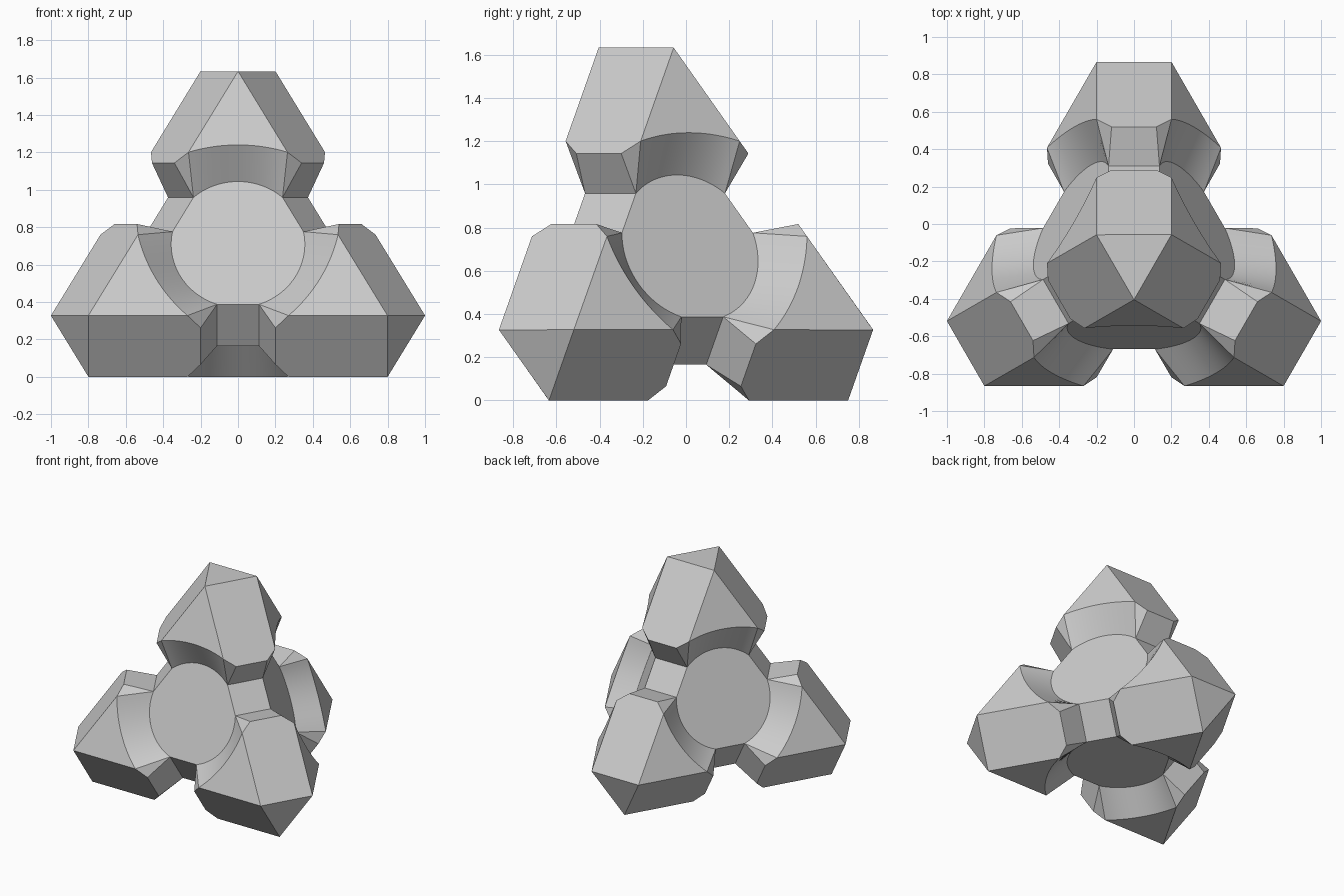
import bpy, bmesh, math
from mathutils import Vector, Matrix

if "Cube" in bpy.data.objects:
    bpy.data.objects.remove(bpy.data.objects["Cube"])

R2, R3 = math.sqrt(2), math.sqrt(3)
SEG = 18
CENTRE = Vector((0, -0.173, 0.572))
# Three mutually square axes; the body's tips lie on alternate cube diagonals
AXES = [Vector((math.sqrt(2 / 3) * math.cos(math.radians(a)),
                math.sqrt(2 / 3) * math.sin(math.radians(a)), 1 / R3)) for a in (90, 210, 330)]
FRAME = Matrix(AXES).transposed()
FLIPS = [(1, 1, 1), (1, -1, -1), (-1, 1, -1), (-1, -1, 1)]


def spin(v, k):
    """Cycle coordinates k times (a third of a turn about the tip axis)."""
    v = list(v)
    return Vector(v[-k:] + v[:-k]) if k else Vector(v)


def rim(h, u, w, k):
    """Point on side k: height h, distance u along the edge, offset w across it."""
    return spin((h, (u + w) / R2, (u - w) / R2), k)


def arc(a, b, k, mid_r):
    """Arc on the big face between sides k and k+1."""
    n = spin((1, 1, -1), k).normalized()
    c = n * a.dot(n)
    ra, da, db = (a - c).length, (a - c).normalized(), (b - c).normalized()
    pts = []
    for i in range(SEG + 1):
        t = i / SEG
        r = ra + (mid_r - ra) * (1 - (2 * t - 1) ** 2)
        pts.append(c + da.slerp(db, t) * r)
    return pts


def finish(name, bm, flip):
    for v in bm.verts:
        v.co = FRAME @ Vector([c * f for c, f in zip(v.co, flip)]) + CENTRE
    bmesh.ops.recalc_face_normals(bm, faces=bm.faces)
    me = bpy.data.meshes.new(name)
    bm.to_mesh(me)
    bm.free()
    ob = bpy.data.objects.new(name, me)
    bpy.context.collection.objects.link(ob)
    bpy.ops.object.select_all(action='DESELECT')
    ob.select_set(True)
    bpy.context.view_layer.objects.active = ob
    bpy.ops.object.shade_smooth_by_angle(angle=math.radians(15))


def lobe(name, flip):
    bm = bmesh.new()
    H, W = 0.7071, 0.2006          # outer side
    h, w, u = 0.512, 0.136, 0.112  # neck on the core
    new = bm.verts.new
    caps = [new(rim(H, 0.8, W, k)) for k in range(3)]
    slots = [[new(rim(H, 0.2, s * 0.12, k)) for s in (-1, 1)] for k in range(3)]
    outer, inner = [], []
    for k in range(3):
        j = (k + 1) % 3
        outer.append([new(p) for p in arc(rim(H, 0.27, W, k), rim(H, 0.27, -W, j), k, 0.506)])
        inner.append([new(p) for p in arc(rim(h, u, w, k), rim(h, u, -w, j), k, 0.357)])
    hub = new((0.2, 0.2, 0.2))
    bm.faces.new(caps)
    for k in range(3):
        p = k - 1
        s0, s1 = slots[k]
        # big face, side face, slot wall and its two corner facets
        bm.faces.new([caps[k]] + outer[k])
        bm.faces.new([caps[p], caps[k], outer[k][0], s1, s0, outer[p][-1]])
        bm.faces.new([s0, s1, inner[k][0], inner[p][-1]])
        bm.faces.new([s1, outer[k][0], inner[k][0]])
        bm.faces.new([outer[p][-1], s0, inner[p][-1]])
        bm.faces.new([inner[p][-1], inner[k][0], hub])
        # curved groove wall and hidden closing fan
        for i in range(SEG):
            bm.faces.new([outer[k][i], outer[k][i + 1], inner[k][i + 1], inner[k][i]])
            bm.faces.new([inner[k][i], inner[k][i + 1], hub])
    finish(name, bm, flip)


# Core with the round recessed faces and the bridges
core = bmesh.new()
for f in FLIPS:
    for k in range(3):
        core.verts.new([c * s for c, s in zip(spin((0.512, 0.512, 0.3197), k), f)])
bmesh.ops.convex_hull(core, input=core.verts)
bmesh.ops.dissolve_limit(core, angle_limit=0.01, verts=core.verts, edges=core.edges)
finish("core", core, (1, 1, 1))

# Four identical corner lobes
for label, f in zip(("top", "back", "left", "right"), FLIPS):
    lobe(label + "_lobe", f)
